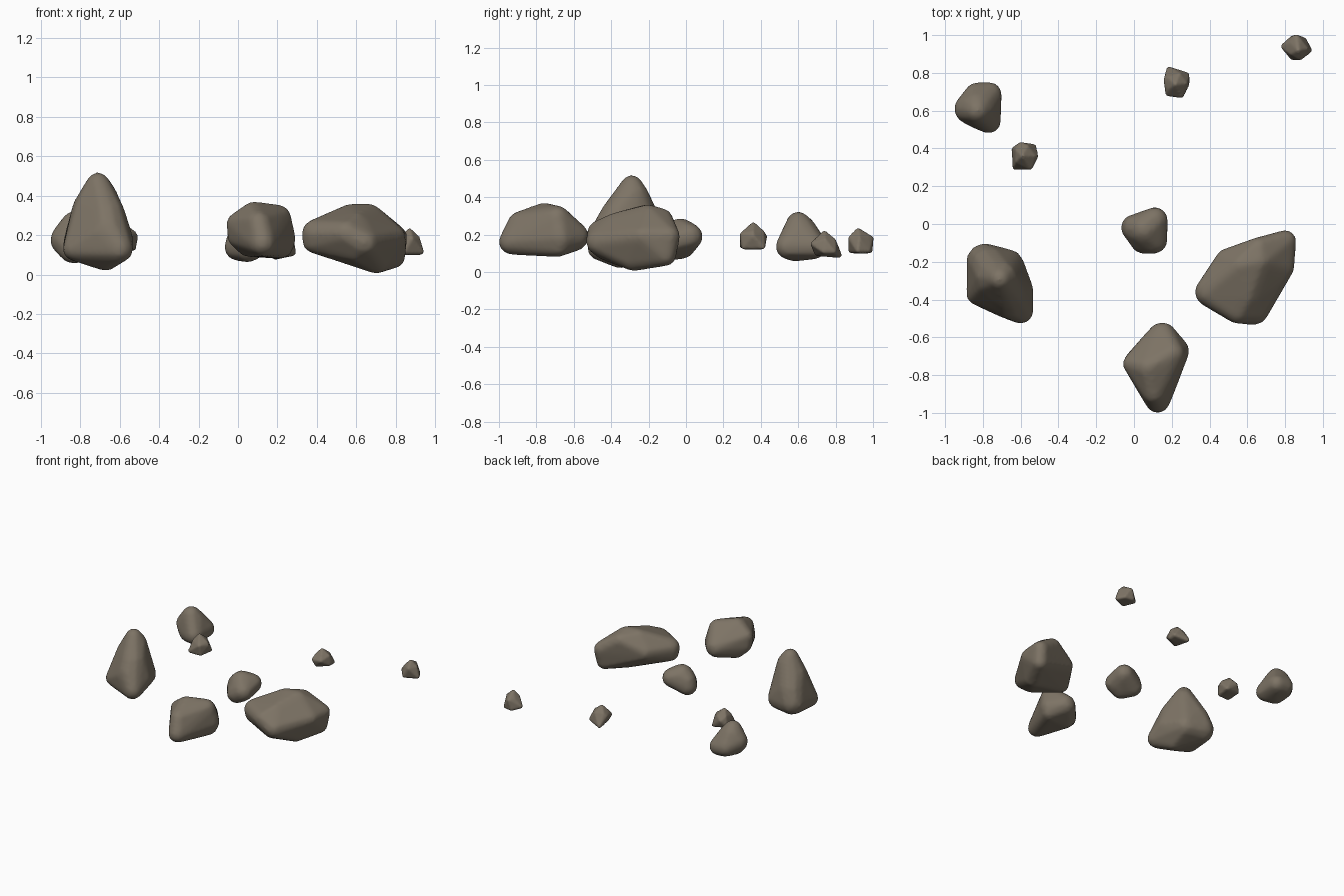
import bpy, bmesh
from mathutils import Vector, Matrix

stone = bpy.data.materials.new("warm grey stone")
stone.diffuse_color = (0.205, 0.172, 0.13, 1)


def rock(name, balls, rounded=True):
    """A skin stretched around balls (x, y, z, radius), then weathered smooth."""
    mesh = bpy.data.meshes.new(name)
    bm = bmesh.new()
    for x, y, z, r in balls:
        bmesh.ops.create_icosphere(bm, subdivisions=2 if rounded else 1, radius=r,
                                   matrix=Matrix.Translation(Vector((x, y, z))))
    bmesh.ops.delete(bm, geom=bm.edges[:], context='EDGES_FACES')
    bmesh.ops.convex_hull(bm, input=bm.verts[:])
    loose = [v for v in bm.verts if not v.link_faces]
    bmesh.ops.delete(bm, geom=loose, context='VERTS')
    bmesh.ops.recalc_face_normals(bm, faces=bm.faces[:])
    bm.to_mesh(mesh)
    bm.free()
    mesh.materials.append(stone)
    ob = bpy.data.objects.new(name, mesh)
    bpy.context.collection.objects.link(ob)
    m = ob.modifiers.new("even skin", 'REMESH')
    m.mode = 'VOXEL'
    m.voxel_size = 0.014 if rounded else 0.008
    m.use_smooth_shade = True
    s = ob.modifiers.new("weathering", 'SMOOTH')
    s.factor = 0.5
    s.iterations = 5 if rounded else 1
    return ob


# tall pointed boulder
rock("tall_boulder", [
    (-.71, -.29, .46, .060), (-.70, -.28, .40, .085), (-.73, -.28, .31, .12),
    (-.67, -.36, .30, .10), (-.66, -.40, .22, .105), (-.765, -.22, .23, .105),
    (-.79, -.20, .16, .10), (-.67, -.22, .15, .09), (-.585, -.35, .18, .055),
    (-.60, -.46, .13, .07), (-.83, -.37, .13, .06), (-.67, -.35, .085, .068)])

# wide boulder
rock("wide_boulder", [
    (.40, -.36, .205, .08), (.39, -.36, .17, .065), (.57, -.22, .29, .07),
    (.66, -.20, .29, .072), (.66, -.13, .28, .062), (.60, -.37, .25, .07),
    (.50, -.20, .21, .075), (.80, -.09, .19, .06), (.79, -.11, .09, .06),
    (.79, -.23, .19, .06), (.64, -.46, .16, .075), (.55, -.46, .21, .07),
    (.70, -.28, .075, .072), (.60, -.43, .12, .06)])

# front boulder with a snout
rock("front_boulder", [
    (-.005, -.74, .26, .055), (0, -.73, .19, .055), (.08, -.76, .30, .072),
    (.20, -.69, .285, .072), (.15, -.60, .19, .082), (.23, -.67, .18, .065),
    (.22, -.68, .14, .06), (.05, -.70, .15, .06), (.125, -.935, .16, .068),
    (.105, -.89, .26, .065)])

# middle stones
rock("centre_stone", [
    (0, -.02, .14, .072), (.01, -.02, .18, .07), (.11, .02, .19, .072),
    (.055, -.03, .205, .085), (.105, -.085, .165, .075), (.05, -.085, .135, .075)])
rock("back_left_stone", [
    (-.83, .60, .26, .065), (-.83, .61, .22, .09), (-.875, .61, .175, .08),
    (-.83, .68, .145, .072), (-.765, .685, .135, .068), (-.77, .545, .135, .068),
    (-.84, .58, .125, .07)])


# small angular pebbles: a core plus corner points
def pebble(name, core, corners):
    rock(name, [core] + [(x, y, z, .015) for x, y, z in corners], rounded=False)


pebble("left_pebble", (-.58, .36, .19, .066), [
    (-.63, .30, .14), (-.635, .395, .15), (-.60, .42, .19), (-.53, .41, .135),
    (-.52, .36, .19), (-.55, .30, .20), (-.59, .36, .253), (-.545, .31, .135)])
pebble("back_pebble", (.225, .745, .148, .064), [
    (.185, .82, .09), (.17, .76, .15), (.18, .69, .14), (.25, .68, .15),
    (.28, .74, .11), (.28, .79, .11), (.22, .74, .208), (.20, .70, .10)])
pebble("far_pebble", (.87, .928, .165, .058), [
    (.79, .94, .13), (.86, .99, .18), (.90, .975, .115), (.93, .92, .115),
    (.88, .88, .18), (.84, .88, .115), (.87, .92, .222), (.84, .985, .115)])
